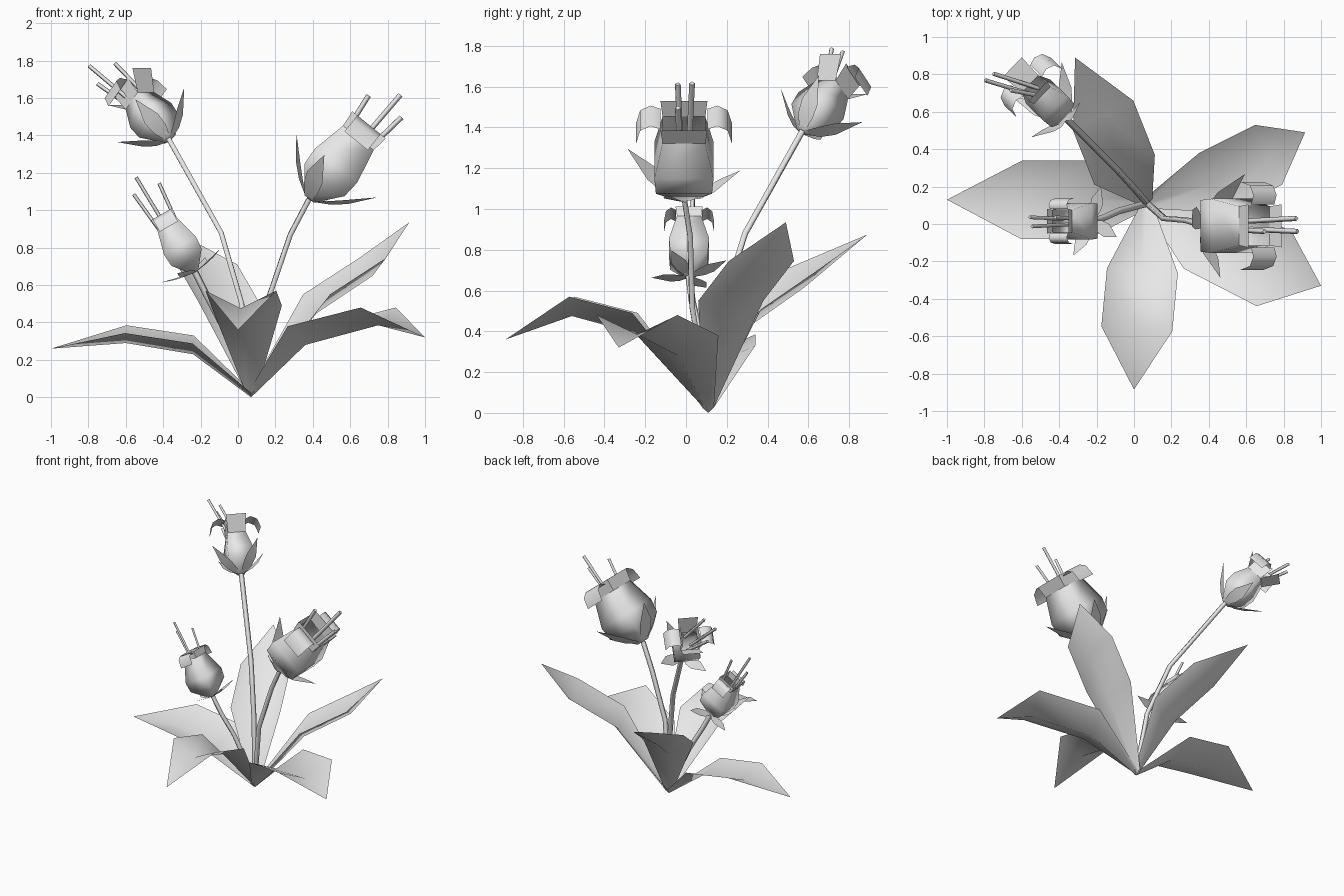
import bpy
import bmesh
from math import radians
from mathutils import Vector, Matrix

cube = bpy.data.objects.get("Cube")
if cube:
    bpy.data.objects.remove(cube, do_unlink=True)

grey = bpy.data.materials.new("plain_grey")
grey.use_nodes = True
grey.diffuse_color = (0.8, 0.8, 0.8, 1)
grey.node_tree.nodes["Principled BSDF"].inputs["Base Color"].default_value = (0.8, 0.8, 0.8, 1)

ROOT = Vector((0.07, 0.11, 0.0))
UP = Vector((0, 0, 1))


def loft(name, rows, closed=False, cap=False, matrix=None):
    """Skin a list of equal-length point rows with quads."""
    bm = bmesh.new()
    grid = [[bm.verts.new(p) for p in row] for row in rows]
    n = len(grid[0])
    for a, b in zip(grid, grid[1:]):
        for i in range(n if closed else n - 1):
            j = (i + 1) % n
            bm.faces.new((a[i], a[j], b[j], b[i]))
    if cap:
        bm.faces.new(grid[0][::-1])
    bmesh.ops.remove_doubles(bm, verts=bm.verts, dist=0.0005)
    if matrix:
        bm.transform(matrix)
    for f in bm.faces:
        f.smooth = True
    mesh = bpy.data.meshes.new(name)
    bm.to_mesh(mesh)
    bm.free()
    mesh.materials.append(grey)
    obj = bpy.data.objects.new(name, mesh)
    bpy.context.collection.objects.link(obj)


def leaf(name, inner, mid, tip, half, roll=0):
    """Folded leaf: a low midrib between two raised edges."""
    inner, mid, tip = Vector(inner), Vector(mid), Vector(tip)
    side = UP.cross(tip - ROOT).normalized()
    rows = []
    for p, w, lift in ((ROOT, 0.03, 0.03), (inner, half, 0.1), (mid, half, 0.095), (tip, 0, 0)):
        edge = p + UP * lift
        rows.append([edge - side * w, p, edge + side * w - UP * roll * w])
    loft(name, rows)


def tube(name, points, radius, matrix=Matrix()):
    """Thin polygonal tube along a path."""
    curve = bpy.data.curves.new(name, "CURVE")
    curve.dimensions = "3D"
    curve.bevel_depth = radius
    curve.bevel_resolution = 0
    curve.use_fill_caps = True
    spline = curve.splines.new("POLY")
    spline.points.add(len(points) - 1)
    for sp, p in zip(spline.points, points):
        sp.co = (*(matrix @ Vector(p)), 1)
    curve.materials.append(grey)
    obj = bpy.data.objects.new(name, curve)
    bpy.context.collection.objects.link(obj)


def strip(name, profile, matrix):
    """Sheet from (outward, along axis, half width) stations."""
    loft(name, [[(r, -w, t), (r, w, t)] for r, t, w in profile], matrix=matrix)


def ring(r, t):
    return [(-r, -r, t), (r, -r, t), (r, r, t), (-r, r, t)]


def flower(name, base, axis, size, bulb, neck, flare, curl, twist, rise, lean, reach):
    axis = Vector(axis).normalized()
    side = UP.cross(axis).normalized()
    rot = Matrix((side, axis.cross(side), axis)).transposed().to_4x4()
    frame = Matrix.Translation(base) @ rot @ Matrix.Scale(size, 4)
    neck_r, neck_t = neck

    # Square bulb
    loft(name + "_bulb", [ring(0.03, 0), ring(bulb * 0.95, 0.13), ring(bulb, 0.23),
                          ring(neck_r, neck_t)], True, True, frame)

    for k in range(4):
        # Pointed sepals under the bulb
        turn = frame @ Matrix.Rotation(radians(90 * k + twist), 4, "Z")
        strip(f"{name}_sepal_{k}", [(0.02, 0, 0.02), (0.1, 0.05 * rise, 0.05),
                                    (0.17, 0.11 * rise, 0.055), (0.29, 0.235 * rise, 0)], turn)
        # Upright petals, alternately straight and curled back
        turn = frame @ Matrix.Rotation(radians(90 * k), 4, "Z")
        top_r = neck_r + flare * (k % 2)
        strip(f"{name}_petal_{k}", [(neck_r, neck_t, neck_r), (top_r, 0.51, neck_r + 0.01)], turn)
        if k % 2 == 0:
            bend = [(0.01, 0.49), (0.06, 0.51), (0.11, 0.48), (0.13, 0.4)]
            strip(f"{name}_curl_{k}", [(neck_r + r * curl, t, 0.08) for r, t in bend], turn)

    # Stamens
    for k, end in enumerate(((-0.03, 0.1, 0.63), (0.04, -0.03, 0.74), (-0.03, -0.11, 0.65))):
        start = (end[0] * 0.6, end[1] * 0.6, 0.3)
        end = (end[0] + lean, end[1], end[2] * reach)
        tube(f"{name}_stamen_{k}", [start, end], 0.014 * size, frame)


# Leaves
leaf("left_leaf", (-0.24, 0.13, 0.23), (-0.6, 0.13, 0.29), (-1, 0.13, 0.26), 0.21, 0.2)
leaf("front_leaf", (0.045, -0.25, 0.39), (0.015, -0.56, 0.475), (0, -0.885, 0.36), 0.19)
leaf("right_leaf", (0.36, -0.04, 0.28), (0.75, -0.24, 0.385), (1, -0.33, 0.32), 0.22)
leaf("back_right_leaf", (0.42, 0.22, 0.45), (0.72, 0.37, 0.65), (0.915, 0.49, 0.935), 0.175)
leaf("back_leaf", (-0.05, 0.29, 0.41), (-0.165, 0.58, 0.615), (-0.315, 0.89, 0.875), 0.18)

# Stems and flowers
plants = (
    ("right", [(0.16, 0.03, 0.52), (0.28, 0.02, 0.87), (0.38, -0.01, 1.06)],
     dict(axis=(0.63, 0, 0.78), size=1.0, bulb=0.145, neck=(0.105, 0.42), flare=0.01,
          curl=1.0, twist=-17, rise=1, lean=0, reach=1)),
    ("tall", [(0.02, 0.17, 0.5), (-0.09, 0.29, 0.88), (-0.37, 0.57, 1.38)],
     dict(axis=(-0.52, 0.5, 0.69), size=0.8, bulb=0.115, neck=(0.08, 0.37), flare=0.09,
          curl=1.1, twist=30, rise=1, lean=0.15, reach=1)),
    ("left", [(-0.08, 0.07, 0.38), (-0.17, 0.03, 0.55), (-0.23, 0.015, 0.67)],
     dict(axis=(-0.5, 0, 0.87), size=0.7, bulb=0.14, neck=(0.085, 0.44), flare=0.01,
          curl=0.7, twist=-25, rise=0.25, lean=0, reach=1.15)),
)
for name, path, shape in plants:
    tube(name + "_stem", [ROOT + UP * 0.04] + path, 0.018)
    flower(name + "_flower", path[-1], **shape)
